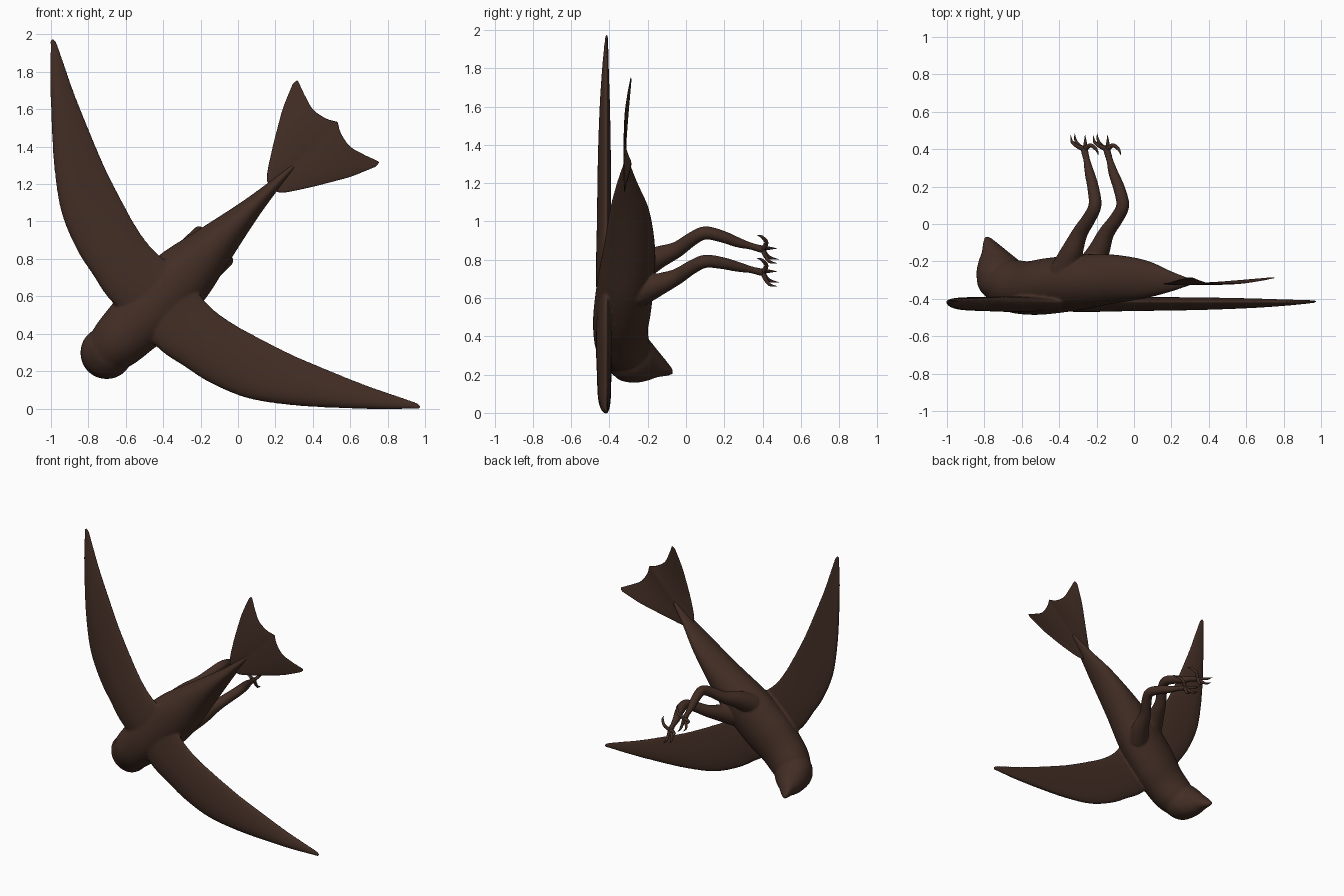
import bpy, bmesh, math
from mathutils import Vector

cube = bpy.data.objects.get("Cube")
if cube:
    bpy.data.objects.remove(cube, do_unlink=True)

brown = bpy.data.materials.new("dark brown")
brown.use_nodes = True
brown.diffuse_color = (0.055, 0.027, 0.018, 1)
bsdf = brown.node_tree.nodes["Principled BSDF"]
bsdf.inputs["Base Color"].default_value = brown.diffuse_color
bsdf.inputs["Roughness"].default_value = 0.8


def place(u, v, y):
    """u runs from head to tail, v across the wings, y from back to belly."""
    r = math.sqrt(0.5)
    return Vector(((u + v) * r, y, 1 + (u - v) * r))


def resample(stations, steps=5):
    """Catmull-Rom curve through a list of equal-length tuples."""
    pts = [Vector(s) for s in stations]
    pts = [2 * pts[0] - pts[1]] + pts + [2 * pts[-1] - pts[-2]]
    out = []
    for a, b, c, d in zip(pts, pts[1:], pts[2:], pts[3:]):
        for i in range(steps):
            t = i / steps
            out.append(0.5 * (2 * b + (c - a) * t + (2 * a - 5 * b + 4 * c - d) * t ** 2
                              + (3 * b - a - 3 * c + d) * t ** 3))
    return out + [pts[-2]]


def skin(bm, rings):
    """Bridge point rings into a closed solid."""
    loops = [[bm.verts.new(p) for p in ring] for ring in rings]
    n = len(loops[0])
    for a, b in zip(loops, loops[1:]):
        for i in range(n):
            j = (i + 1) % n
            bm.faces.new((a[i], a[j], b[j], b[i]))
    bm.faces.new(loops[0])
    bm.faces.new(loops[-1][::-1])


def circle(n):
    return [(math.cos(2 * math.pi * i / n), math.sin(2 * math.pi * i / n)) for i in range(n)]


def tube(bm, stations, n=12):
    """Round limb through (u, v, y, radius) stations."""
    path = resample(stations)
    pts = [place(*p[:3]) for p in path]
    rings = []
    for i, p in enumerate(pts):
        turn = (pts[min(i + 1, len(pts) - 1)] - pts[max(i - 1, 0)]).to_track_quat('Z', 'X')
        r = max(path[i][3], 0.001)
        rings.append([p + turn @ Vector((c * r, s * r, 0)) for c, s in circle(n)])
    skin(bm, rings)


def blade(bm, half, under, n=32):
    """Symmetric thin surface through (v, front u, rear u, y, thickness) stations."""
    side = resample(half)
    both = [(-s[0], *s[1:]) for s in side[:0:-1]] + [tuple(s) for s in side]
    rings = []
    for v, front, rear, y, thick in both:
        ring = []
        for c, s in circle(n):
            t = (1 - c) / 2
            h = s * (1.25 - 0.6 * t) * thick
            ring.append(place(front + (rear - front) * t, v, y - h * (1 if s > 0 else under)))
        rings.append(ring)
    skin(bm, rings)


def finish(name, bm):
    bmesh.ops.recalc_face_normals(bm, faces=bm.faces)
    mesh = bpy.data.meshes.new(name)
    bm.to_mesh(mesh)
    bm.free()
    mesh.materials.append(brown)
    mesh.shade_smooth()
    obj = bpy.data.objects.new(name, mesh)
    bpy.context.collection.objects.link(obj)
    return obj


# Body: torso tapering to the tail, (u, y, half width, half depth)
bm = bmesh.new()
torso = [(.45, -.31, .01, .012), (.28, -.307, .03, .055), (.08, -.295, .062, .103),
         (-.18, -.295, .118, .133), (-.42, -.312, .17, .148), (-.65, -.332, .18, .15),
         (-.8, -.342, .162, .143), (-.93, -.33, .145, .14), (-1.03, -.31, .11, .11),
         (-1.08, -.3, .06, .06)]
skin(bm, [[place(u, c * w, y + s * d) for c, s in circle(32)] for u, y, w, d in resample(torso)])

# Head turning down into the beak, (y, u, half length, half width)
head = [(-.43, -.97, .04, .05), (-.40, -.98, .085, .09), (-.34, -.99, .128, .135),
        (-.26, -1.0, .133, .137), (-.20, -1.02, .112, .108), (-.15, -1.05, .075, .068),
        (-.10, -1.088, .035, .04), (-.07, -1.11, .01, .018)]
skin(bm, [[place(u + c * l, s * w, y) for c, s in circle(32)] for y, u, l, w in resample(head)])

# Swept wings
wing = [(0, -.78, -.40, -.415, .05), (.2, -.78, -.425, -.415, .055), (.35, -.75, -.407, -.415, .055),
        (.5, -.717, -.365, -.415, .052), (.7, -.635, -.30, -.415, .049), (.9, -.49, -.22, -.415, .045),
        (1.1, -.312, -.135, -.415, .036), (1.25, -.17, -.062, -.415, .024),
        (1.36, -.058, -.01, -.413, .013), (1.395, -.025, -.008, -.412, .01)]
blade(bm, wing, 0.5)

# Legs
for side in (-1, 1):
    tube(bm, [(-.44, side * .09, -.25, .075), (-.37, side * .1, -.15, .06),
              (-.31, side * .1, -.05, .043), (-.235, side * .104, .03, .037),
              (-.19, side * .105, .1, .035), (-.21, side * .098, .19, .032),
              (-.245, side * .09, .27, .027), (-.27, side * .087, .34, .019),
              (-.29, side * .085, .395, .02), (-.292, side * .085, .415, .012)], 16)

body = finish("body_with_wings_and_legs", bm)
blend = body.modifiers.new("blend", 'REMESH')
blend.mode = 'VOXEL'
blend.voxel_size = 0.007
blend.use_smooth_shade = True
soften = body.modifiers.new("soften", 'SMOOTH')
soften.factor = 0.5
soften.iterations = 8

# Notched tail fan with upturned corners
bm = bmesh.new()
fan = [(0, .25, .753, -.318, .007), (.057, .275, .722, -.32, .007), (.14, .396, .707, -.316, .006),
       (.22, .53, .728, -.305, .005), (.26, .602, .742, -.298, .004),
       (.304, .705, .757, -.289, .003), (.313, .728, .745, -.287, .002)]
blade(bm, fan, 1)
finish("tail_fan", bm)

# Clawed toes: three forward, one back
for side, label in ((-1, "right"), (1, "left")):
    bm = bmesh.new()
    for du, dv, dy in ((-.075, 0, .085), (-.05, .055, .075), (-.05, -.055, .075), (.105, 0, -.03)):
        u, v, y = -.29, side * .085, .4
        lift = .015 if du < 0 else .02
        tube(bm, [(u, v, y, .014), (u + du * .45, v + dv * .5, y + lift, .011),
                  (u + du * .85, v + dv * .9, y + dy * .4 + lift * .5, .008),
                  (u + du, v + dv, y + dy, .001)], 8)
    finish(label + "_toes", bm)
